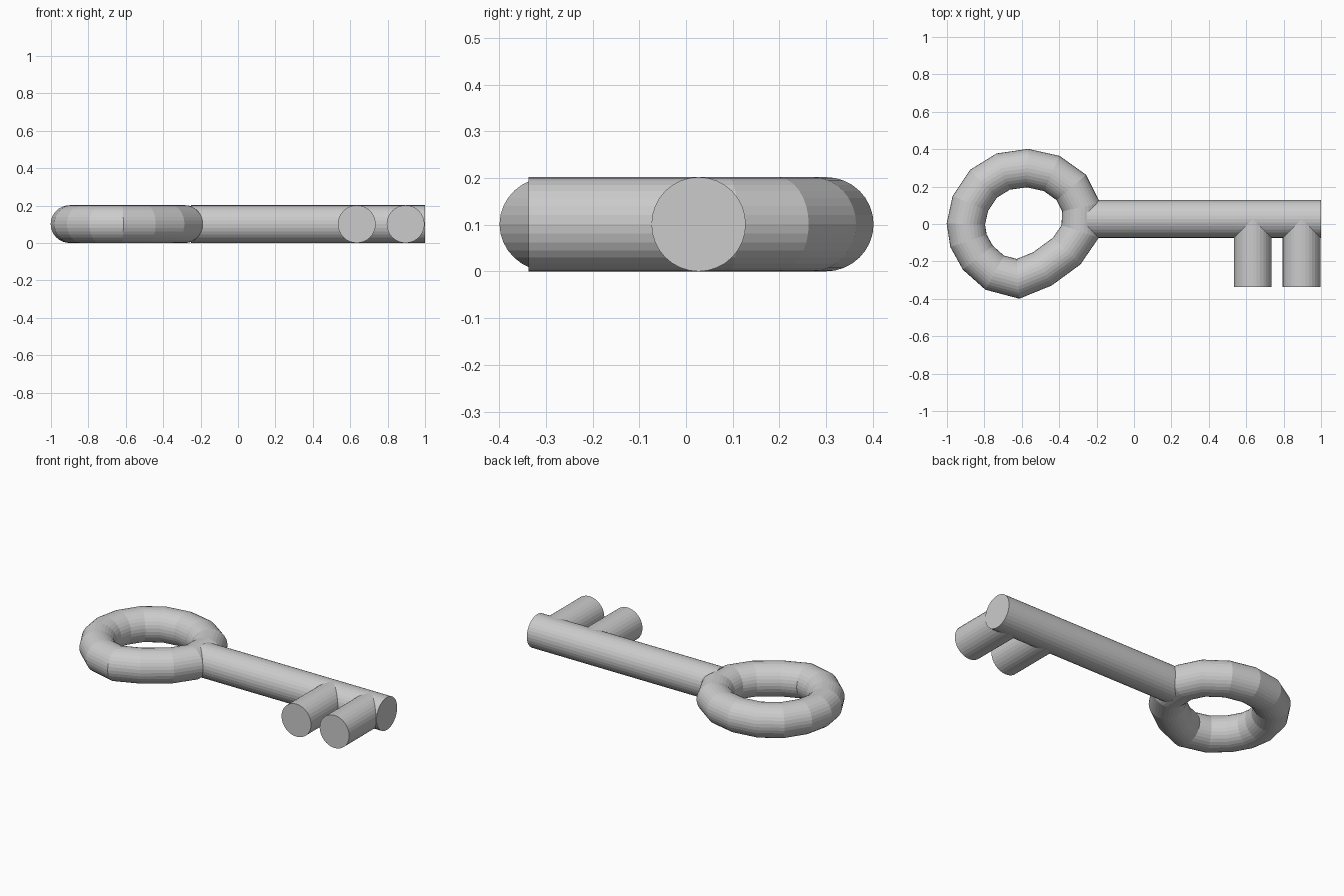
import bpy, bmesh
from mathutils import Vector, Matrix
from math import cos, sin, pi

if "Cube" in bpy.data.objects:
    bpy.data.objects.remove(bpy.data.objects["Cube"])

R = 0.101      # thickness radius shared by every part
SIDES = 32
SHAFT_Y = 0.027


def finish(name, bm):
    bmesh.ops.recalc_face_normals(bm, faces=bm.faces)
    mesh = bpy.data.meshes.new(name)
    bm.to_mesh(mesh)
    bm.free()
    obj = bpy.data.objects.new(name, mesh)
    bpy.context.collection.objects.link(obj)
    return obj


def rod(name, start, end):
    a, b = Vector((*start, R)), Vector((*end, R))
    turn = (b - a).to_track_quat('Z', 'X').to_matrix().to_4x4()
    bm = bmesh.new()
    bmesh.ops.create_cone(bm, cap_ends=True, segments=SIDES, radius1=R, radius2=R,
                          depth=(b - a).length,
                          matrix=Matrix.Translation((a + b) / 2) @ turn)
    return finish(name, bm)


def closed_tube(name, path):
    pts = [Vector((x, y, R)) for x, y in path]
    n = len(pts)
    bm = bmesh.new()
    loops = []
    for i, p in enumerate(pts):
        d0 = (p - pts[i - 1]).normalized()
        d1 = (pts[(i + 1) % n] - p).normalized()
        t = (d0 + d1).normalized()
        side = Vector((t.y, -t.x, 0)) / t.dot(d1)   # mitred corner
        loops.append([bm.verts.new(p + side * R * cos(2 * pi * k / SIDES)
                                   + Vector((0, 0, R * sin(2 * pi * k / SIDES))))
                      for k in range(SIDES)])
    for i in range(n):
        a, b = loops[i], loops[(i + 1) % n]
        for k in range(SIDES):
            j = (k + 1) % SIDES
            bm.faces.new((a[k], a[j], b[j], b[k]))
    return finish(name, bm)


# Hand-shaped, slightly uneven bow ring
closed_tube("bow_ring", [
    (-0.899, 0.00), (-0.875, 0.11), (-0.805, 0.215), (-0.70, 0.28),
    (-0.57, 0.299), (-0.44, 0.27), (-0.335, 0.195), (-0.282, 0.09),
    (-0.288, -0.04), (-0.36, -0.145), (-0.49, -0.24), (-0.62, -0.293),
    (-0.745, -0.26), (-0.835, -0.18), (-0.885, -0.09)])

# Straight shaft running out of the ring
rod("shaft", (-0.25, SHAFT_Y), (1.0, SHAFT_Y))

# Two teeth pointing to the front
for i, x in enumerate((0.635, 0.896)):
    rod(f"tooth_{i + 1}", (x, SHAFT_Y), (x, -0.337))
